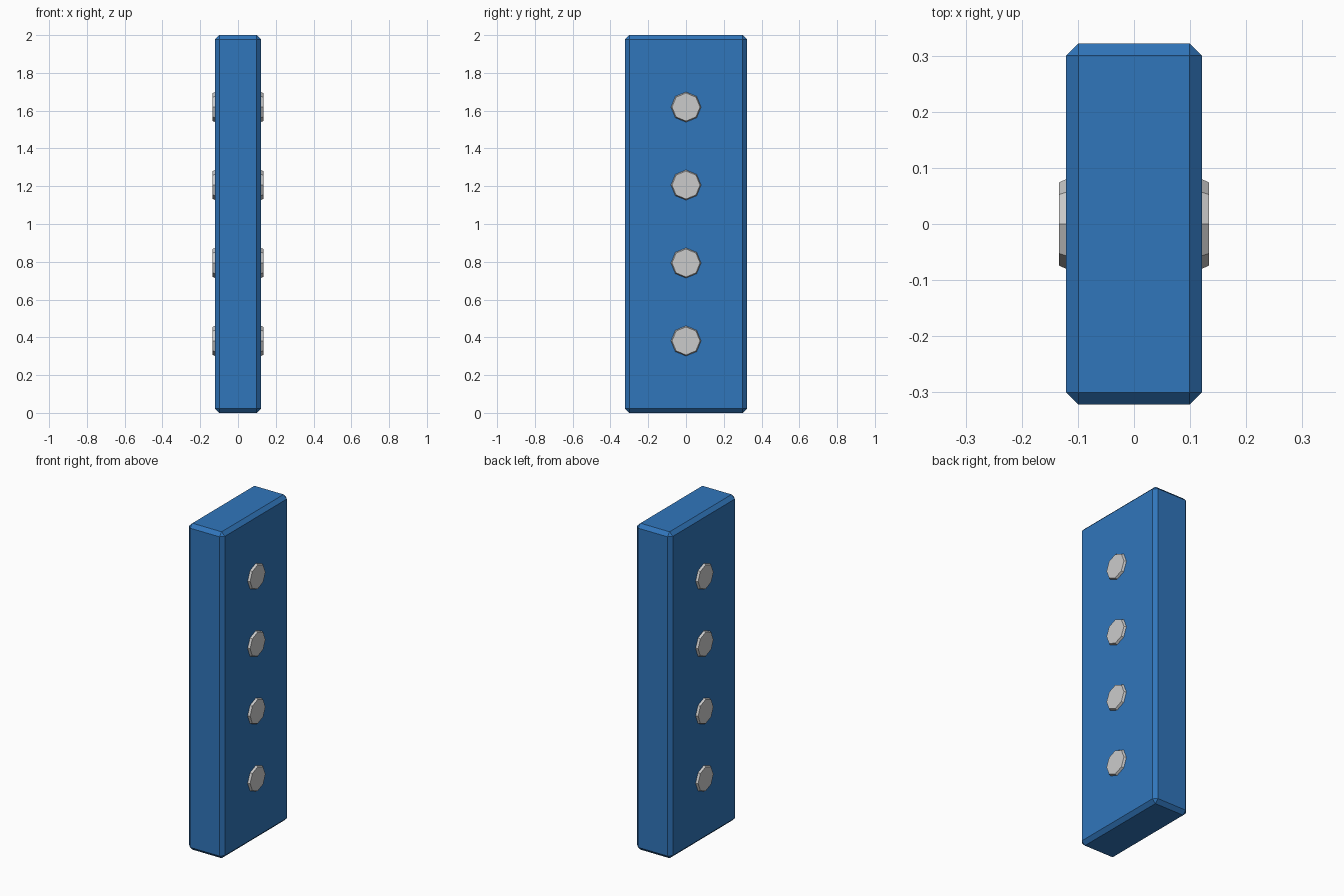
import bpy, bmesh, math
from mathutils import Matrix

if "Cube" in bpy.data.objects:
    bpy.data.objects.remove(bpy.data.objects["Cube"])


def add_mesh(name, bm, color=None):
    mesh = bpy.data.meshes.new(name)
    bmesh.ops.recalc_face_normals(bm, faces=bm.faces)
    bm.to_mesh(mesh)
    bm.free()
    obj = bpy.data.objects.new(name, mesh)
    bpy.context.collection.objects.link(obj)
    if color:
        mat = bpy.data.materials.new(name + "_paint")
        mat.diffuse_color = color
        mat.use_nodes = True
        mat.node_tree.nodes["Principled BSDF"].inputs["Base Color"].default_value = mat.diffuse_color
        mesh.materials.append(mat)
    return obj


# Slab with chamfered edges
bm = bmesh.new()
bmesh.ops.create_cube(bm, size=1, matrix=Matrix.Translation((0, 0, 1)) @ Matrix.Diagonal((0.242, 0.644, 2, 1)))
bmesh.ops.bevel(bm, geom=bm.edges[:], offset=0.022, segments=1, affect='EDGES')
add_mesh("slab", bm, (0.03, 0.18, 0.5, 1))

# Tapered octagonal studs on both broad faces
for side, label in ((1, "right"), (-1, "left")):
    for i in range(4):
        bm = bmesh.new()
        place = Matrix.Translation((side * 0.124, 0, 0.381 + i * 0.4127))
        turn = Matrix.Rotation(side * math.pi / 2, 4, 'Y')
        bmesh.ops.create_cone(bm, cap_ends=True, segments=8, radius1=0.083,
                              radius2=0.074, depth=0.02, matrix=place @ turn)
        add_mesh(f"{label}_stud_{i + 1}", bm)
